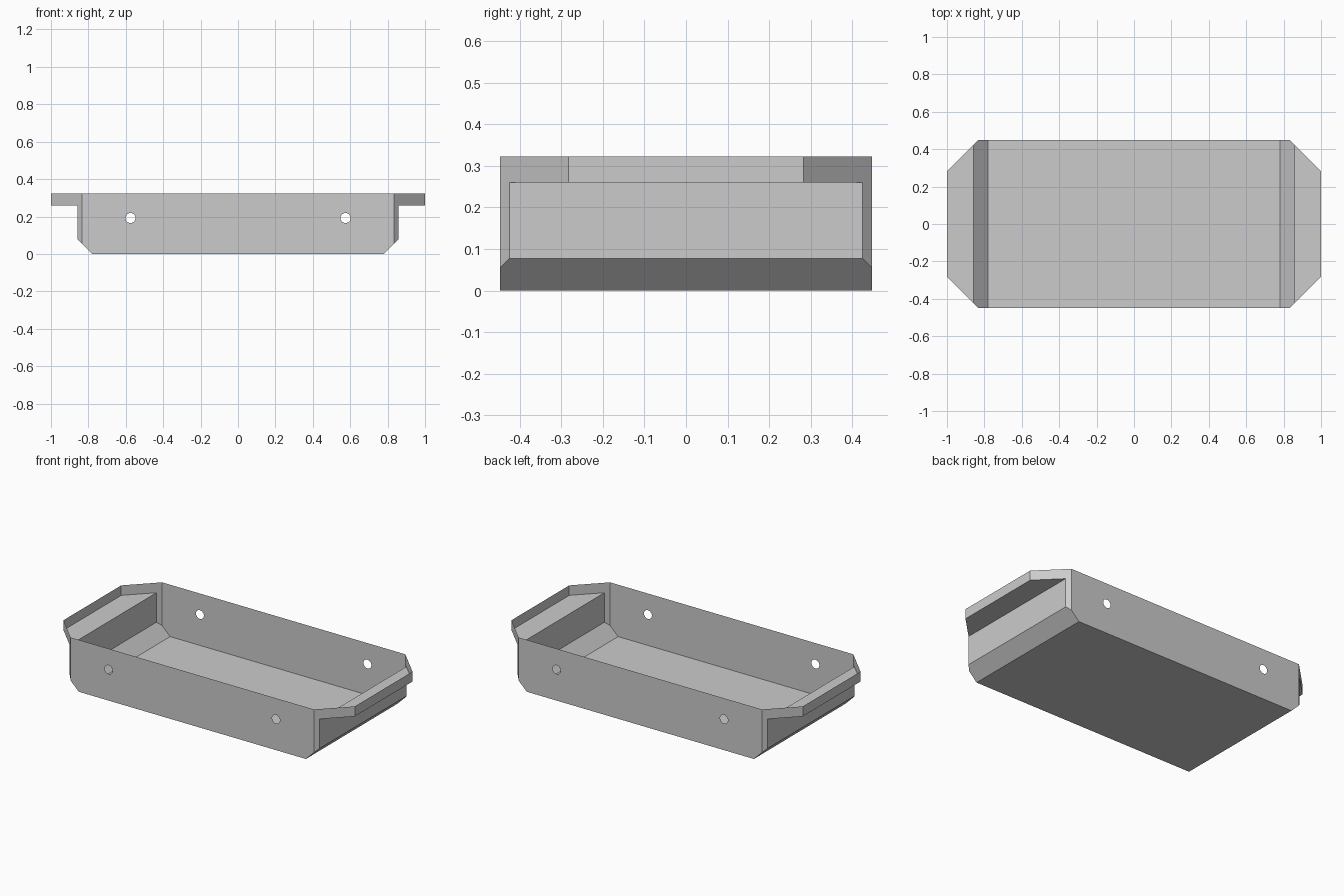
import bpy
import bmesh
from math import cos, sin, tau
from mathutils import Vector

cube = bpy.data.objects.get("Cube")
if cube:
    bpy.data.objects.remove(cube, do_unlink=True)

HALF_Y, TOP = 0.448, 0.322
CORNER = 1.283                      # corner cut: |x| + |y|
HOLE_X, HOLE_Z, HOLE_R, HOLE_SIDES = 0.575, 0.192, 0.027, 24

grey = bpy.data.materials.new("plain_grey")
grey.use_nodes = True
colour = (0.6, 0.6, 0.6, 1)
grey.diffuse_color = colour
grey.node_tree.nodes["Principled BSDF"].inputs["Base Color"].default_value = colour

bm = bmesh.new()

# Stepped end profile, mirrored and swept from front to back
half = [(0.78, 0), (0.858, 0.077), (0.858, 0.26), (1, 0.26), (1, TOP)]
profile = half + [(-x, z) for x, z in reversed(half)]
face = bm.faces.new([bm.verts.new((x, -HALF_Y, z)) for x, z in profile])
swept = bmesh.ops.extrude_face_region(bm, geom=[face], use_keep_orig=True)["geom"]
bmesh.ops.translate(bm, vec=(0, 2 * HALF_Y, 0),
                    verts=[v for v in swept if isinstance(v, bmesh.types.BMVert)])

# Slanted corner panels
for sx in (-1, 1):
    for sy in (-1, 1):
        cut = bmesh.ops.bisect_plane(
            bm, geom=bm.verts[:] + bm.edges[:] + bm.faces[:], dist=1e-5,
            plane_co=(sx * CORNER, 0, 0), plane_no=Vector((sx, sy, 0)).normalized(),
            clear_outer=True)["geom_cut"]
        rim = [e for e in cut if isinstance(e, bmesh.types.BMEdge)]
        bmesh.ops.edgeloop_fill(bm, edges=rim)


def flat_on(f, axis, value):
    return all(abs(v.co[axis] - value) < 1e-4 for v in f.verts)


# Open the top, and clear the long walls to refill them with holes
remove = [f for f in bm.faces if flat_on(f, 2, TOP)
          or flat_on(f, 1, HALF_Y) or flat_on(f, 1, -HALF_Y)]
bmesh.ops.delete(bm, geom=remove, context="FACES_ONLY")

# Long walls, each with two round holes
for y in (-HALF_Y, HALF_Y):
    edges = [e for e in bm.edges if flat_on(e, 1, y)]
    for cx in (-HOLE_X, HOLE_X):
        ring = [bm.verts.new((cx + HOLE_R * cos(tau * i / HOLE_SIDES), y,
                              HOLE_Z + HOLE_R * sin(tau * i / HOLE_SIDES)))
                for i in range(HOLE_SIDES)]
        edges += [bm.edges.new((ring[i - 1], ring[i])) for i in range(HOLE_SIDES)]
    bmesh.ops.triangle_fill(bm, edges=edges, use_beauty=True, normal=(0, y, 0))

loose = [e for e in bm.edges if not e.link_faces]
bmesh.ops.delete(bm, geom=loose, context="EDGES")
bmesh.ops.recalc_face_normals(bm, faces=bm.faces[:])

mesh = bpy.data.meshes.new("tray")
bm.to_mesh(mesh)
bm.free()
mesh.materials.append(grey)
tray = bpy.data.objects.new("tray", mesh)
bpy.context.collection.objects.link(tray)
